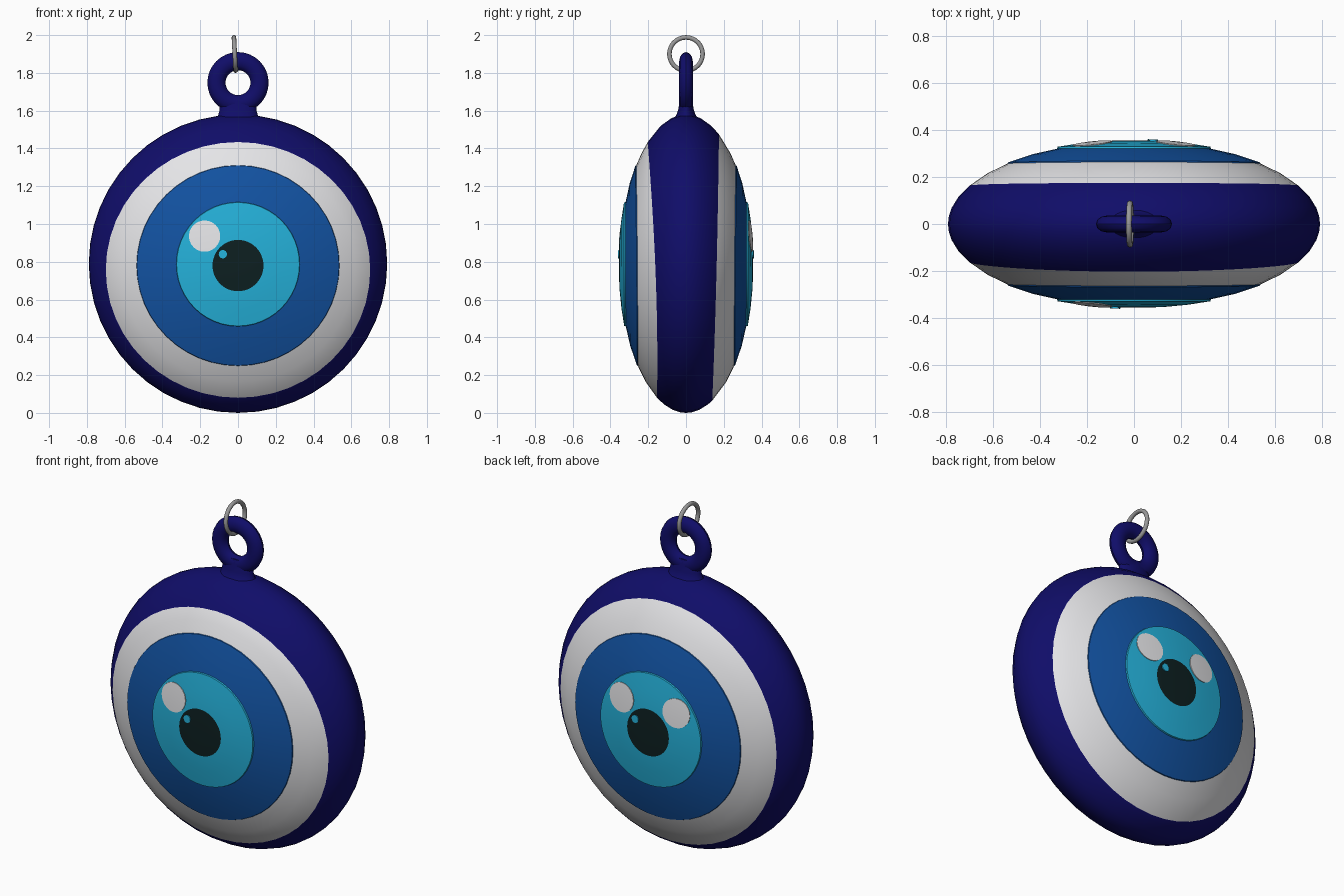
import bpy, bmesh, math
from mathutils import Matrix

if "Cube" in bpy.data.objects:
    bpy.data.objects.remove(bpy.data.objects["Cube"])

CZ, R, D = 0.79, 0.79, 0.35      # bead centre height, radius, half depth
SEG = 48


def mat(name, rgb):
    m = bpy.data.materials.new(name)
    m.diffuse_color = (*rgb, 1)
    m.use_nodes = True
    m.node_tree.nodes["Principled BSDF"].inputs["Base Color"].default_value = m.diffuse_color
    return m


NAVY = mat("navy glass", (0.005, 0.004, 0.14))
WHITE = mat("white glass", (0.80, 0.80, 0.82))
BLUE = mat("mid blue glass", (0.006, 0.085, 0.36))
CYAN = mat("light blue glass", (0.018, 0.44, 0.70))
BLACK = mat("pupil black", (0.004, 0.014, 0.015))
STEEL = mat("grey metal", (0.32, 0.32, 0.32))


def finish(name, bm, mats):
    bmesh.ops.recalc_face_normals(bm, faces=bm.faces)
    me = bpy.data.meshes.new(name)
    bm.to_mesh(me)
    bm.free()
    for m in mats:
        me.materials.append(m)
    ob = bpy.data.objects.new(name, me)
    bpy.context.collection.objects.link(ob)
    bpy.context.view_layer.objects.active = ob
    ob.select_set(True)
    bpy.ops.object.shade_smooth_by_angle(angle=math.radians(35))
    ob.select_set(False)
    return ob


def bridge(bm, a, b, mi=0):
    n = len(a)
    for i in range(n):
        j = (i + 1) % n
        bm.faces.new((a[i], a[j], b[j], b[i])).material_index = mi


def dome(x, z):
    """Depth of the bead surface at x, z."""
    return D * math.sqrt(max(0, 1 - (x * x + (z - CZ) ** 2) / R ** 2))


def oval(bm, side, cx, cz, rx, rz, lift, n=SEG):
    out = []
    for i in range(n):
        a = 2 * math.pi * i / n
        x, z = cx + rx * math.cos(a), cz + rz * math.sin(a)
        out.append(bm.verts.new((x, side * (dome(x, z) + lift), z)))
    return out


# Bead: concentric painted bands on a lens shape, front (-1) and back (+1)
bm = bmesh.new()
rim = [bm.verts.new((R * math.cos(2 * math.pi * i / SEG), 0,
                     CZ + R * math.sin(2 * math.pi * i / SEG))) for i in range(SEG)]
for side in (-1, 1):
    wc, wr = (0.757, 0.677) if side < 0 else (0.77, 0.705)
    # (rx, rz, centre z, lift, colour of the band just outside)
    bands = [(0.787, 0.787, 0.79, 0, 0), (0.775, 0.773, 0.788, 0, 0),
             (0.745, 0.738, 0.782, 0, 0), (0.70, wr, wc, 0, 0),
             (0.62, 0.605, 0.77, 0, 1), (0.537, 0.531, 0.78, 0, 1),
             (0.535, 0.529, 0.78, 0.004, 2), (0.43, 0.43, 0.785, 0.003, 2),
             (0.327, 0.329, 0.787, 0.001, 2), (0.325, 0.327, 0.787, 0.009, 3),
             (0.23, 0.23, 0.783, 0.008, 3), (0.135, 0.136, 0.78, 0.007, 3),
             (0.07, 0.07, 0.78, 0.006, 4)]
    prev = rim
    for rx, rz, c, lift, mi in bands:
        cur = oval(bm, side, 0, c, rx, rz, lift)
        bridge(bm, prev, cur, mi)
        prev = cur
    bm.faces.new(prev).material_index = 4
finish("eye_bead", bm, [NAVY, WHITE, BLUE, CYAN, BLACK])


# Highlights: thin spots draped on the iris and pupil
def spot(name, side, x, z, r, m):
    bm = bmesh.new()
    a = oval(bm, side, x, z, r, r, 0.004, 24)
    b = oval(bm, side, x, z, r, r, 0.0115, 24)
    c = oval(bm, side, x, z, r * 0.5, r * 0.5, 0.0115, 24)
    bridge(bm, a, b)
    bridge(bm, b, c)
    bm.faces.new(c)
    bm.faces.new(a)
    finish(name, bm, [m])


spot("front_highlight", -1, -0.177, 0.936, 0.083, WHITE)
spot("back_highlight_left", 1, 0.177, 0.936, 0.083, WHITE)
spot("back_highlight_right", 1, -0.177, 0.936, 0.083, WHITE)
spot("front_pupil_glint", -1, -0.08, 0.84, 0.022, CYAN)
spot("back_pupil_glint", 1, 0.08, 0.84, 0.022, CYAN)

# Neck flaring from the bead into the loop
bm = bmesh.new()
prev = None
for z, rx, ry in [(1.49, 0.18, 0.13), (1.545, 0.125, 0.075), (1.575, 0.105, 0.052),
                  (1.605, 0.097, 0.041), (1.64, 0.10, 0.036), (1.67, 0.08, 0.028)]:
    cur = [bm.verts.new((rx * math.cos(2 * math.pi * i / 24),
                         ry * math.sin(2 * math.pi * i / 24), z)) for i in range(24)]
    if prev:
        bridge(bm, prev, cur)
    else:
        bm.faces.new(cur)
    prev = cur
bm.faces.new(prev)
finish("neck", bm, [NAVY])


# Loop and metal ring
def torus(name, major, rad, axial, m, matrix, n=32, k=12):
    bm = bmesh.new()
    rings = []
    for i in range(n):
        a = 2 * math.pi * i / n
        ring = []
        for j in range(k):
            t = 2 * math.pi * j / k
            r = major + rad * math.cos(t)
            ring.append(bm.verts.new((r * math.cos(a), axial * math.sin(t), r * math.sin(a))))
        rings.append(ring)
    for i in range(n):
        bridge(bm, rings[i], rings[(i + 1) % n])
    bm.transform(matrix)
    finish(name, bm, [m])


torus("hanging_loop", 0.114, 0.048, 0.036, NAVY, Matrix.Translation((0, 0, 1.748)))
torus("metal_ring", 0.088, 0.012, 0.012, STEEL,
      Matrix.Translation((-0.017, 0, 1.9)) @ Matrix.Rotation(math.radians(-3), 4, 'Y')
      @ Matrix.Rotation(math.pi / 2, 4, 'Z'))
